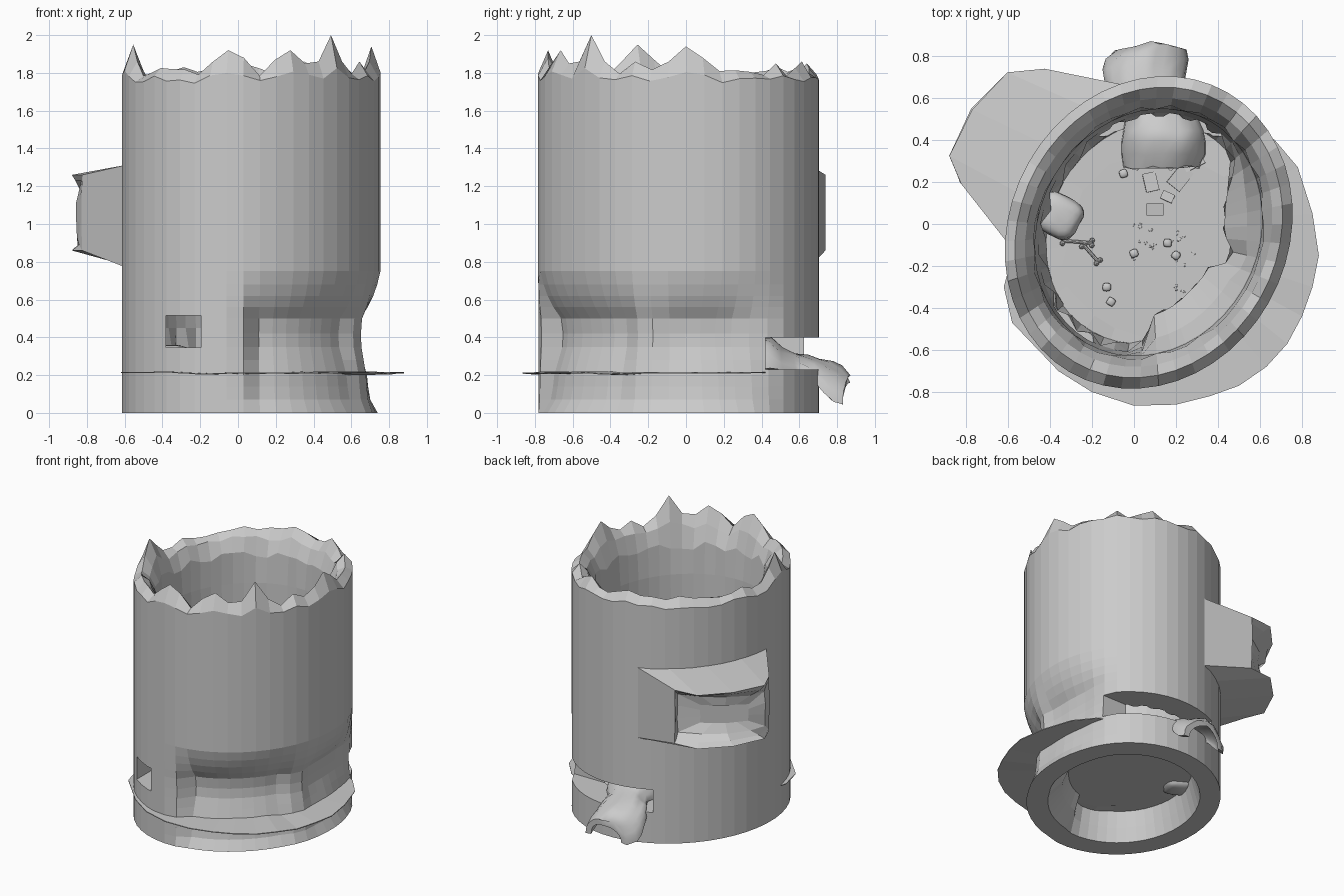
import bpy, bmesh, math, random
from mathutils import Vector, Matrix

if "Cube" in bpy.data.objects:
    bpy.data.objects.remove(bpy.data.objects["Cube"])

random.seed(4)
CX, CY, N = 0.07, -0.04, 48
AX, AB, AY = 0.684, 0.042, 0.743  # slightly skewed oval plan


def interp(pts, t):
    if t <= pts[0][0]:
        return pts[0][1]
    for (a, va), (b, vb) in zip(pts, pts[1:]):
        if t <= b:
            return va + (vb - va) * (t - a) / (b - a)
    return pts[-1][1]


def add_mesh(name, verts, faces, smooth=False):
    me = bpy.data.meshes.new(name)
    me.from_pydata([tuple(v) for v in verts], [], faces)
    bm = bmesh.new()
    bm.from_mesh(me)
    bmesh.ops.recalc_face_normals(bm, faces=bm.faces[:])
    bm.to_mesh(me)
    bm.free()
    if smooth:
        me.polygons.foreach_set("use_smooth", [True] * len(me.polygons))
    ob = bpy.data.objects.new(name, me)
    bpy.context.collection.objects.link(ob)
    return ob


def loft(name, rings, loop=False, caps=False, smooth=False):
    n = len(rings[0])
    verts = [v for r in rings for v in r]
    faces = []
    for i in range(len(rings) if loop else len(rings) - 1):
        j = (i + 1) % len(rings)
        for k in range(n):
            l = (k + 1) % n
            faces.append((i * n + k, i * n + l, j * n + l, j * n + k))
    if caps:
        faces += [tuple(range(n)), tuple(range((len(rings) - 1) * n, len(rings) * n))]
    return add_mesh(name, verts, faces, smooth)


def wall_pt(deg, s, z, inset=0.0):
    c, d = math.cos(math.radians(deg)), math.sin(math.radians(deg))
    k = s - inset / 0.715
    return Vector((CX + k * (AX * c + AB * d), CY + k * (AB * c + AY * d), z))


# Tower wall: outer face with dents, broken rim, inner face
dent_z = [(0, .12), (.08, .5), (.2, .6), (.35, .95), (.45, 1), (.5, .9), (.58, .45), (.66, .18), (.75, 0)]
dent_a = [(-91, 0), (-84, .85), (-50, 1), (-28, 1), (-21, .55), (-12, .55), (-6, .9), (5, .9), (20, .8), (42, 0)]
peaks = {-45: 2.0, -52.5: 1.86, -37.5: 1.86, -67.5: 1.92, -75: 1.87, -60: 1.85, -97.5: 1.92, -90: 1.88,
         -105: 1.86, 0: 1.94, 7.5: 1.88, -7.5: 1.86, -165: 1.95, -157.5: 1.86, -172.5: 1.87, -22.5: 1.86,
         67.5: 1.86, 97.5: 1.85, 45: 1.85, 127.5: 1.83}
angles = [-180 + i * 360 / N for i in range(N)]


def dent(a, z):
    return interp(dent_a, a) * interp(dent_z, z)


rings = [[wall_pt(a, 1, z, .14 * dent(a, z)) for a in angles]
         for z in (0, .07, .14, .2, .28, .35, .42, .5, .56, .62, .68, .75)]
peak = [peaks.get(a, 1.8 + random.uniform(-.02, .03)) for a in angles]
rings.append([wall_pt(a, 1, 1.75 + .4 * (p - 1.78) + random.uniform(-.015, .015)) for a, p in zip(angles, peak)])
rings.append([wall_pt(a, .93, p) for a, p in zip(angles, peak)])
rings.append([wall_pt(a, .86, 1.75 + .4 * (p - 1.78) + random.uniform(-.02, .02)) for a, p in zip(angles, peak)])
rings.append([wall_pt(a, .8 + random.uniform(-.015, .015), 1.66 + random.uniform(-.03, .03)) for a in angles])
for z, s in ((1.45, .79), (.75, .785), (.6, .775), (.45, .765)):
    rings.append([wall_pt(a, s, z, .19 * dent(a, z)) for a in angles])
# rough rubble foot just above the floor
rings.append([wall_pt(a, .74 + (.025 if i % 2 else -.025), .32 + random.uniform(-.05, .05), .19 * dent(a, .3))
              for i, a in enumerate(angles)])
for z, s in ((.21, .71), (.1, .75), (0, .79)):
    rings.append([wall_pt(a, s, z, .19 * dent(a, z)) for a in angles])
wall = loft("tower_wall", rings, loop=True)


# Window at the front and wide breach at the back
def cut(name, lo, hi):
    v = [(x, y, z) for x in (lo[0], hi[0]) for y in (lo[1], hi[1]) for z in (lo[2], hi[2])]
    f = [(0, 1, 3, 2), (4, 6, 7, 5), (0, 4, 5, 1), (2, 3, 7, 6), (0, 2, 6, 4), (1, 5, 7, 3)]
    c = add_mesh(name, v, f)
    c.hide_render = True
    m = wall.modifiers.new(name, 'BOOLEAN')
    m.operation, m.solver, m.object = 'DIFFERENCE', 'EXACT', c
    bpy.context.view_layer.objects.active = wall
    bpy.ops.object.modifier_apply(modifier=name)
    bpy.data.objects.remove(c)


cut("window_cutter", (-.38, -.95, .345), (-.195, -.3, .515))
cut("breach_cutter", (-.165, .42, .23), (.85, .95, .4))

# Floor plate that spills out past the wall as a wavy skirt
out = [(-.62, -.3), (-.58, -.47), (-.36, -.7), (-.2, -.8), (0, -.865), (.2, -.86), (.36, -.82), (.5, -.77),
       (.63, -.68), (.73, -.57), (.8, -.44), (.85, -.3), (.88, -.15), (.85, .05), (.78, .27), (.67, .4),
       (.45, .52), (.1, .6), (-.25, .5), (-.45, .3), (-.54, .05), (-.58, -.15)]
zs = [.21 + random.uniform(-.006, .006) for _ in out]
c0 = Vector((CX, CY))


def plate(s, dz):
    return [(*(c0 + (Vector(p) - c0) * s), z + dz) for p, z in zip(out, zs)]


loft("floor_plate", [plate(.6, -.005), plate(1, -.003), plate(1, .003), plate(.6, .005)], caps=True)

# Projecting bay, tapering outwards; its end is broken in, deepest at the near side
front = [(-.43, .74), (-.61, .725), (-.78, .55), (-.89, .33), (-.83, .2)]
base = [wall_pt(a, .95, 0) for a in (99, 120, 141, 162, 183)]
rim = [(i, 0) for i in range(5)] + [(4, .35), (4, .7)] + [(i, 1) for i in range(4, -1, -1)] + [(0, .7), (0, .35)]


def bay_ring(t0, squeeze, jit):
    ring = []
    for i, v in rim:
        v = .5 + (v - .5) * squeeze
        f = 2 + (i - 2) * squeeze
        t = t0 + (1 - t0) * .9 * min(1, f / 3)
        if t0 == 0:
            t = 0
        k = min(int(f), 3)
        fr = Vector(front[k]).lerp(Vector(front[k + 1]), f - k)
        b = base[k].lerp(base[k + 1], f - k)
        p = b.xy.lerp(fr, t - random.uniform(0, jit))
        lo, hi = .765 + .095 * t, 1.315 - .055 * t
        ring.append((p.x, p.y, lo + (hi - lo) * v))
    return ring


loft("broken_bay", [bay_ring(0, 1, 0), bay_ring(1, 1, .03), bay_ring(.85, .85, .06),
                    bay_ring(.5, .62, .06), bay_ring(.35, .3, .03)], caps=True)

# Arched drain shell sagging out through the breach
arch = []
for y, x, zt, w, h in ((.27, .13, .35, .18, .13), (.33, .14, .38, .2, .16), (.39, .14, .405, .2, .18),
                       (.45, .14, .4, .19, .17), (.51, .13, .34, .17, .11), (.58, .08, .315, .16, .09),
                       (.65, .06, .305, .17, .09), (.71, .05, .29, .19, .11), (.77, .05, .27, .2, .16),
                       (.82, .06, .245, .2, .18), (.87, .08, .2, .17, .15)):
    arc = [math.pi * k / 14 for k in range(15)]
    j = lambda: random.uniform(-.008, .008)
    outer = [(x - w * math.cos(t), y - .04 * abs(math.cos(t)) * (y > .6) + j(), zt - h + h * math.sin(t) + j())
             for t in arc]
    inner = [(x - (w - .045) * math.cos(t), y - .04 * abs(math.cos(t)) * (y > .6), zt - h + (h - .04) * math.sin(t))
             for t in reversed(arc)]
    arch.append(outer + inner)
shell = loft("drain_shell", arch, caps=True)
bpy.context.view_layer.objects.active = shell
shell.select_set(True)
bpy.ops.object.shade_smooth_by_angle(angle=.9)


# Loose pieces on the floor
def lump(name, loc, size, rot, sub=2, rough=.12):
    bm = bmesh.new()
    bmesh.ops.create_icosphere(bm, subdivisions=sub, radius=1)
    for v in bm.verts:
        v.co = Vector([math.copysign(abs(c) ** .6, c) for c in v.co]) * (1 + random.uniform(-rough, rough) * .5)
    bm.transform(Matrix.Translation(loc) @ Matrix.Rotation(rot, 4, 'Z') @ Matrix.Diagonal((*size, 1)))
    me = bpy.data.meshes.new(name)
    bm.to_mesh(me)
    bm.free()
    me.polygons.foreach_set("use_smooth", [sub > 1] * len(me.polygons))
    bpy.context.collection.objects.link(bpy.data.objects.new(name, me))


lump("fallen_boulder", (-.36, .04, .27), (.11, .1, .09), -.5, 3, .06)
for k, (x, y) in enumerate(((-.13, -.3), (-.11, -.37), (0, -.14), (.16, -.09), (.2, -.15), (-.05, .24), (.3, .42))):
    lump(f"pebble_{k}", (x, y, .225), (.02, .02, .018), k, 2)
for k, (x, y, s) in enumerate(((.1, .07, .04), (.22, .22, .055), (.08, .2, .045), (.16, .13, .03), (.28, .3, .05),
                               (.0, .3, .04), (.17, .3, .04))):
    bpy.ops.mesh.primitive_cube_add(size=1, location=(x, y, .222), rotation=(.08, .05, k * .9))
    slab = bpy.context.object
    slab.name, slab.scale = f"slab_{k}", (s * 2, s * 1.4, .016)
for k in range(24):
    lump(f"chip_{k}", (random.uniform(-.05, .3), random.uniform(-.42, -.0), .218),
         (random.uniform(.006, .014), .006, .005), k, 1)


# Bones
def bone(name, a, b):
    bm = bmesh.new()
    a, b = Vector(a), Vector(b)
    d = b - a
    side = d.normalized().cross(Vector((0, 0, 1))) * .012
    m = Matrix.Translation((a + b) / 2) @ d.to_track_quat('Z', 'Y').to_matrix().to_4x4()
    bmesh.ops.create_cone(bm, cap_ends=True, segments=8, radius1=.008, radius2=.008, depth=d.length, matrix=m)
    for e in (a + side, a - side, b + side, b - side):
        bmesh.ops.create_icosphere(bm, subdivisions=1, radius=.014, matrix=Matrix.Translation(e))
    me = bpy.data.meshes.new(name)
    bm.to_mesh(me)
    bm.free()
    bpy.context.collection.objects.link(bpy.data.objects.new(name, me))


bone("bone_long", (-.34, -.08, .225), (-.2, -.09, .225))
bone("bone_short", (-.24, -.1, .225), (-.17, -.18, .225))
